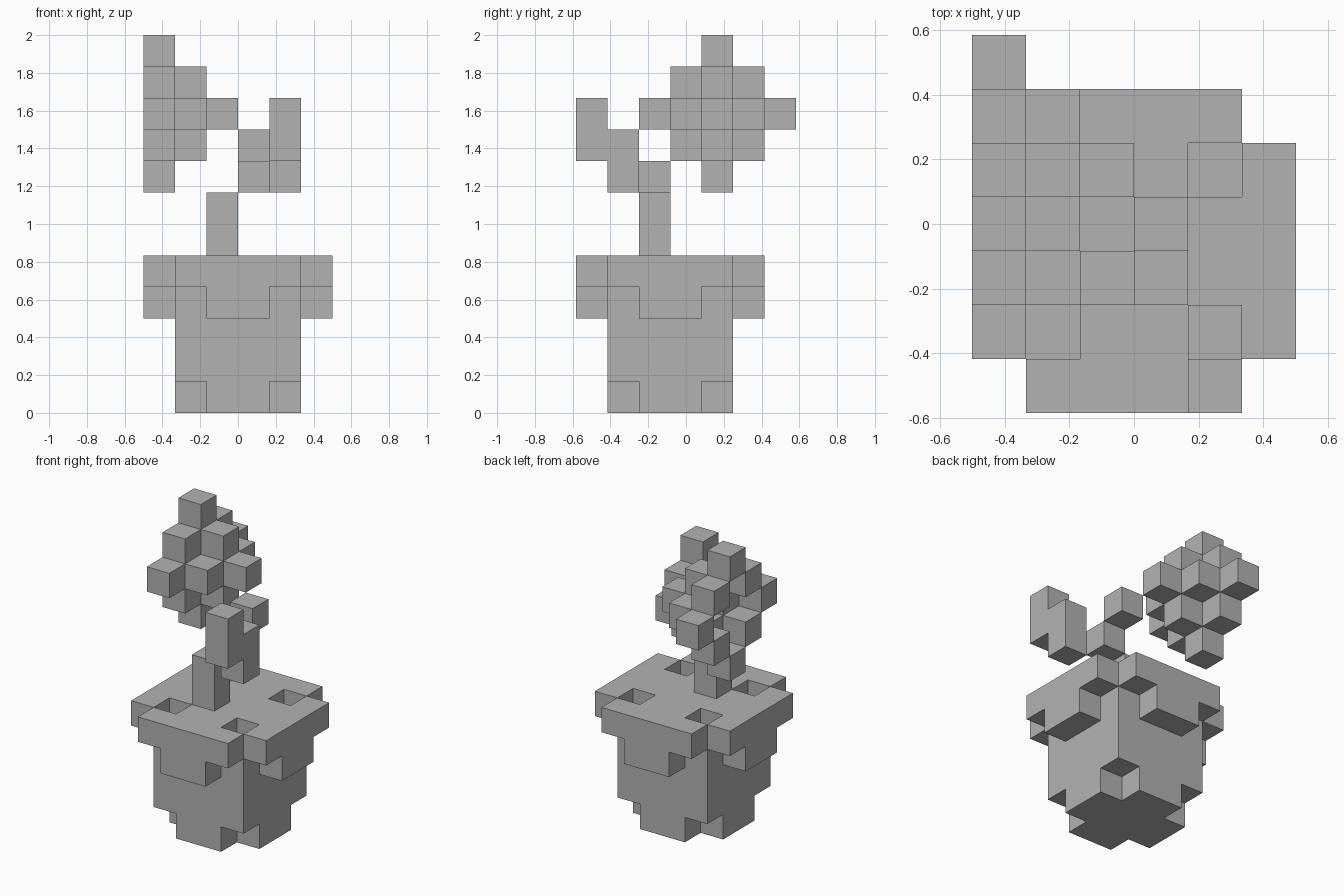
import bpy
import bmesh
from itertools import product
from mathutils import Vector

cube = bpy.data.objects.get("Cube")
if cube:
    bpy.data.objects.remove(cube, do_unlink=True)

S = 1 / 6                              # block size
ORIGIN = Vector((-3, -3.5, 0))         # grid corner, in blocks

grey = bpy.data.materials.new("plain_grey")
grey.use_nodes = True
grey.diffuse_color = (0.45, 0.45, 0.45, 1)
grey.node_tree.nodes["Principled BSDF"].inputs["Base Color"].default_value = (0.45, 0.45, 0.45, 1)


def block(xs, ys, zs):
    """Set of cells in a box."""
    return set(product(xs, ys, zs))


def build(name, cells):
    """Mesh of the outer faces of a set of grid cells."""
    bm = bmesh.new()
    verts = {}

    def vert(p):
        key = tuple(round(c) for c in p)
        if key not in verts:
            verts[key] = bm.verts.new((Vector(key) + ORIGIN) * S)
        return verts[key]

    for cell in sorted(cells):
        center = Vector(cell) + Vector((0.5, 0.5, 0.5))
        for axis, sign in product(range(3), (-1, 1)):
            n = Vector((0, 0, 0))
            n[axis] = sign
            if tuple(round(c) for c in Vector(cell) + n) in cells:
                continue
            u = Vector((0, 0, 0))
            u[(axis + 1) % 3] = 1
            v = n.cross(u)
            corners = [(-1, -1), (1, -1), (1, 1), (-1, 1)]
            bm.faces.new([vert(center + (n + u * a + v * b) / 2) for a, b in corners])
    mesh = bpy.data.meshes.new(name)
    bm.to_mesh(mesh)
    bm.free()
    mesh.materials.append(grey)
    obj = bpy.data.objects.new(name, mesh)
    bpy.context.collection.objects.link(obj)


# Pot: body with clipped bottom corners, wide rim, hanging tabs, four soil holes
body, wide, middle = range(1, 5), range(6), (2, 3)
pot = block(body, body, range(4))
pot -= block((1, 4), (1, 4), (0,))
pot |= block(wide, wide, (4,)) - block((0, 5), (0, 5), (4,))
pot -= block((1, 4), (1, 4), (4,))
pot |= block(middle, wide, (3,)) | block(wide, middle, (3,))
build("pot", pot)

# Stem stepping up towards the bloom
build("stem", {(2, 2, 5), (2, 2, 6), (3, 2, 7), (3, 3, 8)})

# Leaf curling up at the front
build("leaf", block((4,), (1,), (7, 8)) | block((4,), (0,), (8, 9)))

# Bloom: half of a hollow eight-sided shell
bloom = {c for c in block(range(3), range(2, 7), range(7, 12))
         if c[0] + abs(c[1] - 4) + abs(c[2] - 9) == 2}
build("bloom", bloom)
